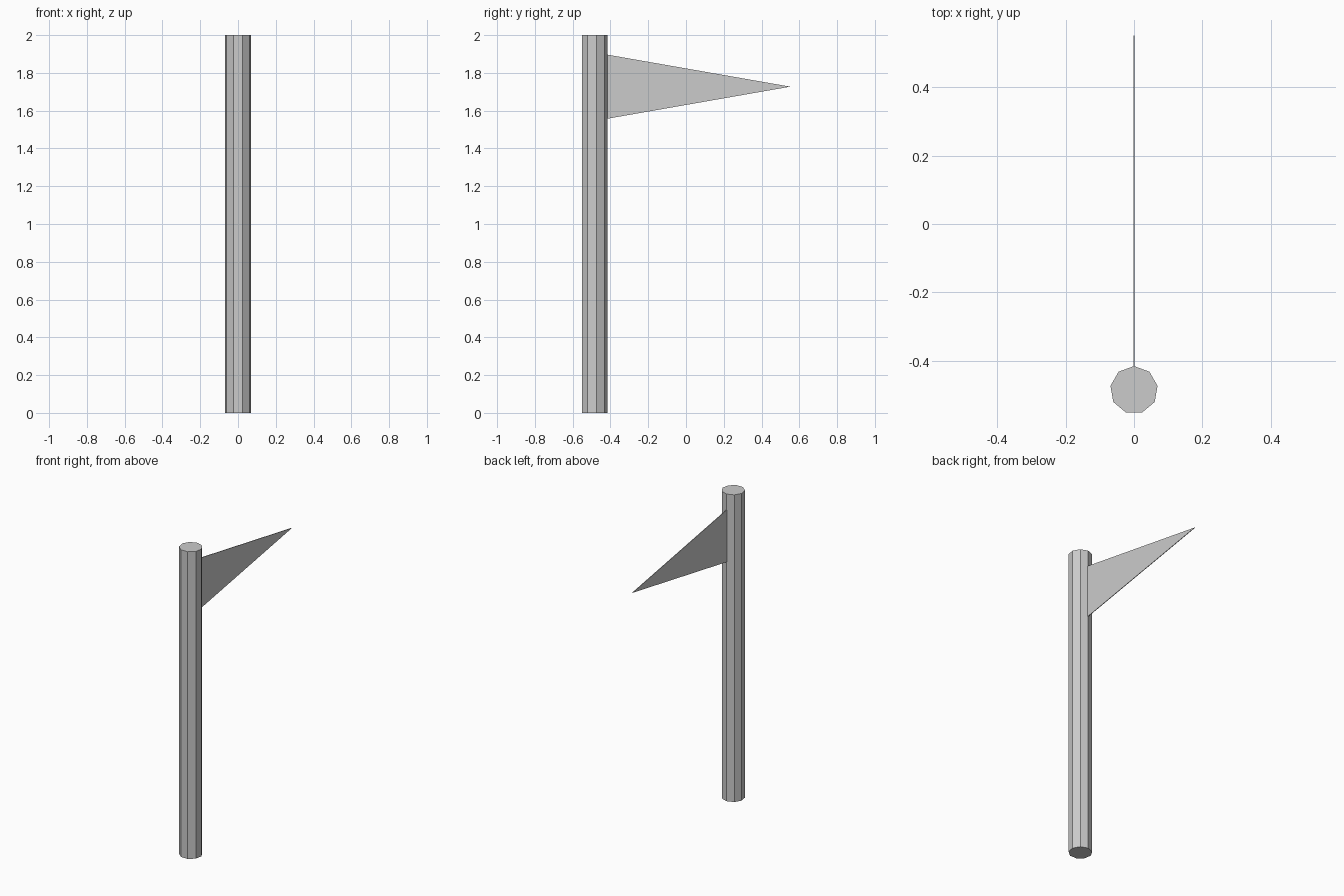
import bpy
import bmesh
import math
from mathutils import Vector

if "Cube" in bpy.data.objects:
    bpy.data.objects.remove(bpy.data.objects["Cube"])

SIDES, RADIUS, HEIGHT, POLE_Y = 9, 0.07, 2.0, -0.486


def extruded(name, points, direction):
    """Closed solid from a flat outline swept along a direction."""
    bm = bmesh.new()
    face = bm.faces.new([bm.verts.new(p) for p in points])
    swept = bmesh.ops.extrude_face_region(bm, geom=[face], use_keep_orig=True)
    verts = [g for g in swept["geom"] if isinstance(g, bmesh.types.BMVert)]
    bmesh.ops.translate(bm, verts=verts, vec=Vector(direction))
    bmesh.ops.recalc_face_normals(bm, faces=bm.faces)
    mesh = bpy.data.meshes.new(name)
    bm.to_mesh(mesh)
    bm.free()
    obj = bpy.data.objects.new(name, mesh)
    bpy.context.collection.objects.link(obj)
    return obj


# Nine-sided pole with one corner pointing at the pennant
ring = []
for i in range(SIDES):
    a = 2 * math.pi * i / SIDES
    ring.append((RADIUS * math.sin(a), POLE_Y + RADIUS * math.cos(a), 0))
extruded("pole", ring, (0, 0, HEIGHT))

# Thin triangular pennant, flying towards the back
T = 0.004
root_y, tip_y, mid_z, half = POLE_Y + RADIUS - 0.003, 0.552, 1.727, 0.17
extruded("pennant", [(-T / 2, root_y, mid_z - half),
                     (-T / 2, tip_y, mid_z),
                     (-T / 2, root_y, mid_z + half)], (T, 0, 0))
